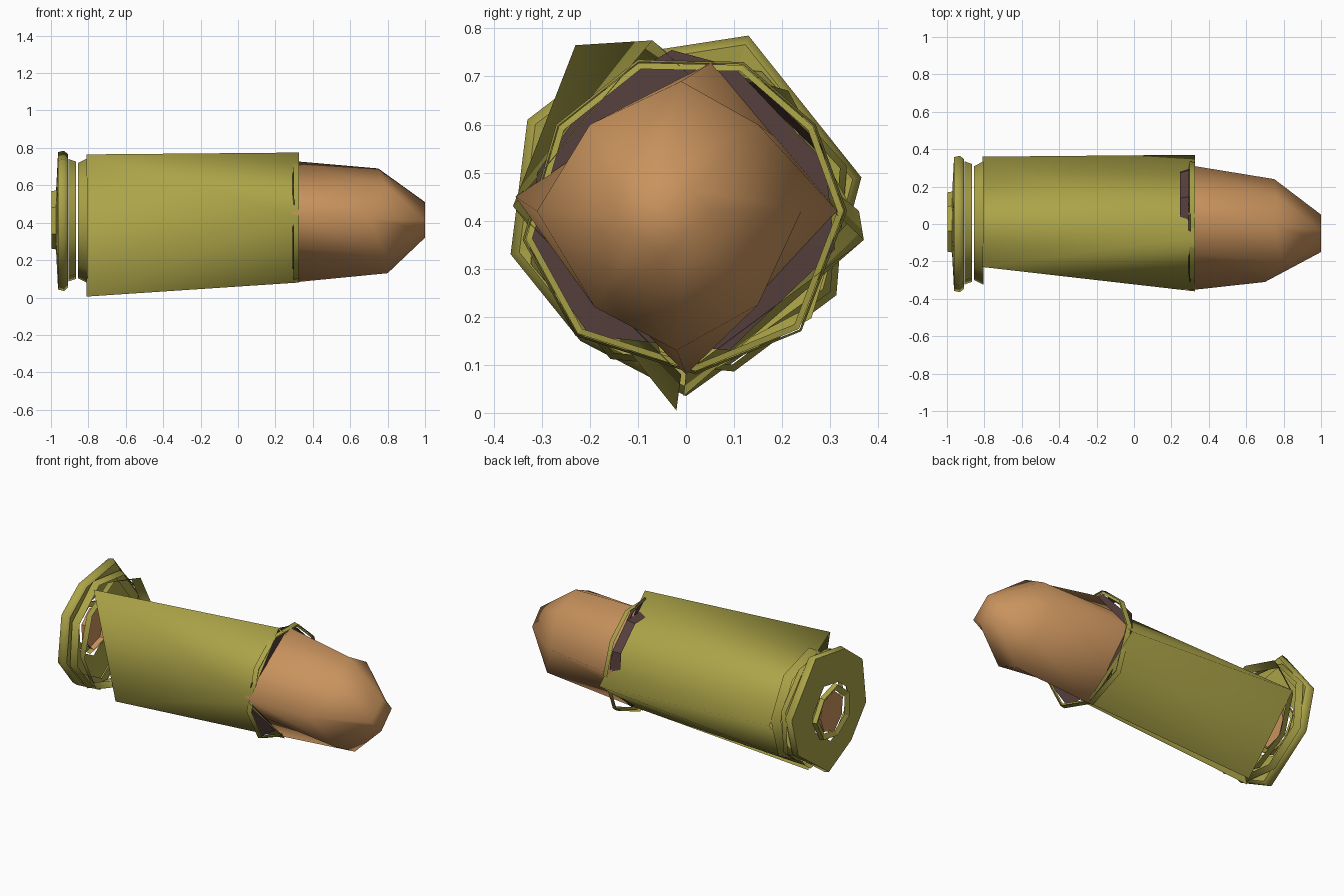
import bpy, bmesh, math, random

if "Cube" in bpy.data.objects:
    bpy.data.objects.remove(bpy.data.objects["Cube"])

random.seed(4)


def material(name, rgb):
    m = bpy.data.materials.new(name)
    m.diffuse_color = (*rgb, 1)
    m.use_nodes = True
    m.node_tree.nodes["Principled BSDF"].inputs["Base Color"].default_value = m.diffuse_color
    return m


BRASS = material("olive brass", (0.41, 0.37, 0.065))
COPPER = material("copper", (0.58, 0.29, 0.11))
DARK = material("dark brown", (0.09, 0.05, 0.045))


def finish(name, bm, mat, smooth):
    bmesh.ops.recalc_face_normals(bm, faces=bm.faces)
    me = bpy.data.meshes.new(name)
    bm.to_mesh(me)
    bm.free()
    for p in me.polygons:
        p.use_smooth = smooth
    me.materials.append(mat)
    ob = bpy.data.objects.new(name, me)
    bpy.context.scene.collection.objects.link(ob)


def loft(name, rings, mat, cap_end=False, smooth=True):
    """Skin equal-length rings of (x, y, z) points."""
    bm = bmesh.new()
    loops = [[bm.verts.new(p) for p in r] for r in rings]
    for a, b in zip(loops, loops[1:]):
        n = len(a)
        for i in range(n):
            j = (i + 1) % n
            bm.faces.new((a[i], a[j], b[j], b[i]))
    if cap_end:
        bm.faces.new(loops[-1])
    finish(name, bm, mat, smooth)


def section(x, yz, s=1.0):
    return [(x, y * s, 0.41 + (z - 0.41) * s) for y, z in yz]


def halved(yz):
    """Insert a midpoint on each side."""
    out = []
    for i, (y, z) in enumerate(yz):
        y2, z2 = yz[(i + 1) % len(yz)]
        out += [(y, z), ((y + y2) / 2, (z + z2) / 2)]
    return out


def uneven(r, n=8, turn=0.0, rough=0.012, cy=0.0, cz=0.41):
    """Slightly irregular polygon outline in y and z."""
    pts = []
    for i in range(n):
        a = math.tau * i / n + turn
        q = r + random.uniform(-rough, rough)
        pts.append((cy + q * math.cos(a), cz + q * math.sin(a)))
    return pts


# Casing: open tube, three-cornered at the back, four at the mouth, split along the bottom
bm = bmesh.new()
top_b, low_b, low_b2, side_b = [bm.verts.new((-0.81, y, z)) for y, z in
                                ((-0.23, 0.765), (-0.02, 0.005), (-0.005, 0.035), (0.36, 0.42))]
top_f, left_f, low_f, low_f2, side_f = [
    bm.verts.new((0.325, y, z)) for y, z in
    ((-0.07, 0.775), (-0.36, 0.43), (-0.01, 0.08), (0.0, 0.085), (0.37, 0.36))]
for f in ((top_b, left_f, top_f), (top_b, low_b, left_f), (low_b, low_f, left_f),
          (low_b2, side_b, side_f), (low_b2, side_f, low_f2),
          (side_b, top_f, side_f), (side_b, top_b, top_f)):
    bm.faces.new(f)
finish("casing", bm, BRASS, True)

# Bullet: diamond base rounding into a blunt nose
base = [(0.315, 0.42), (0.055, 0.73), (-0.355, 0.45), (0.0, 0.08)]
shoulder = [(0.75, 0.24, 0.42), (0.76, 0.15, 0.60), (0.75, -0.01, 0.69), (0.79, -0.20, 0.60),
            (0.70, -0.31, 0.42), (0.79, -0.19, 0.22), (0.80, -0.02, 0.13), (0.83, 0.15, 0.225)]
nose = [(0.05, 0.42), (-0.03, 0.51), (-0.15, 0.41), (-0.05, 0.32)]
loft("bullet", [section(0.29, halved(base)), shoulder, section(1.0, halved(nose))],
     COPPER, cap_end=True)

# Dark seal: washer behind the bullet and a collar breaking through the casing
seal = [(0.31, 0.34), (0.29, 0.52), (0.1, 0.72), (-0.03, 0.755),
        (-0.2, 0.655), (-0.31, 0.50), (-0.325, 0.34), (-0.2, 0.16), (0.09, 0.13)]
loft("mouth_seal", [section(0.292, seal, 0.97), section(0.302, seal),
                    section(0.306, seal, 0.7)], DARK, smooth=False)
collar = uneven(0.265, turn=0.4, cy=0.05, cz=0.45)
loft("seal_collar", [section(0.245, collar, 0.95), section(0.295, collar)],
     DARK, smooth=False)

# Brass lip: thin band around the seal
lip = [(0.335, 0.42), (0.27, 0.60), (0.12, 0.73), (-0.10, 0.735),
       (-0.27, 0.60), (-0.34, 0.36), (-0.23, 0.16), (0.02, 0.08), (0.24, 0.17)]
loft("mouth_lip", [section(0.296, lip), section(0.326, lip, 0.985)], BRASS)
loft("lip_edge", [section(0.315, lip, 0.98), section(0.318, lip, 0.94)], BRASS, smooth=False)

# Extractor rim: outer band with an open-centred back plate
rim = [(0.365, 0.49), (0.13, 0.785), (-0.16, 0.74), (-0.33, 0.61),
       (-0.365, 0.33), (-0.22, 0.15), (0.0, 0.035), (0.30, 0.25)]
loft("rim_band", [section(-0.91, rim, 0.95), section(-0.93, rim),
                  section(-0.962, rim, 0.98)], BRASS)
loft("back_plate", [section(-0.962, rim, 0.98), section(-0.972, rim, 0.47)],
     BRASS, smooth=False)
loft("rim_front", [section(-0.912, rim, 0.95), section(-0.918, rim, 0.8)],
     BRASS, smooth=False)

# Groove bands between rim and casing
for name, x0, x1, r0, r1, turn in (("groove_band", -0.905, -0.865, 0.345, 0.33, 0.3),
                                   ("shoulder_band", -0.855, -0.805, 0.305, 0.33, 0.1)):
    ring = uneven(1.0, turn=turn, rough=0.03, cz=0.41)
    loft(name, [[(x, y * r, 0.41 + (z - 0.41) * r) for y, z in ring]
                for x, r in ((x0, r0), (x1, r1))], BRASS)

# Primer: raised brass ring around a copper disc
ring = uneven(0.165, n=7)
loft("primer_ring", [section(-0.970, ring), section(-0.998, ring, 0.97),
                     section(-0.985, ring, 0.76)], BRASS, smooth=False)
disc = uneven(0.12, n=7)
loft("primer", [section(-0.95, disc), section(-0.98, disc, 0.96)],
     COPPER, cap_end=True, smooth=False)
